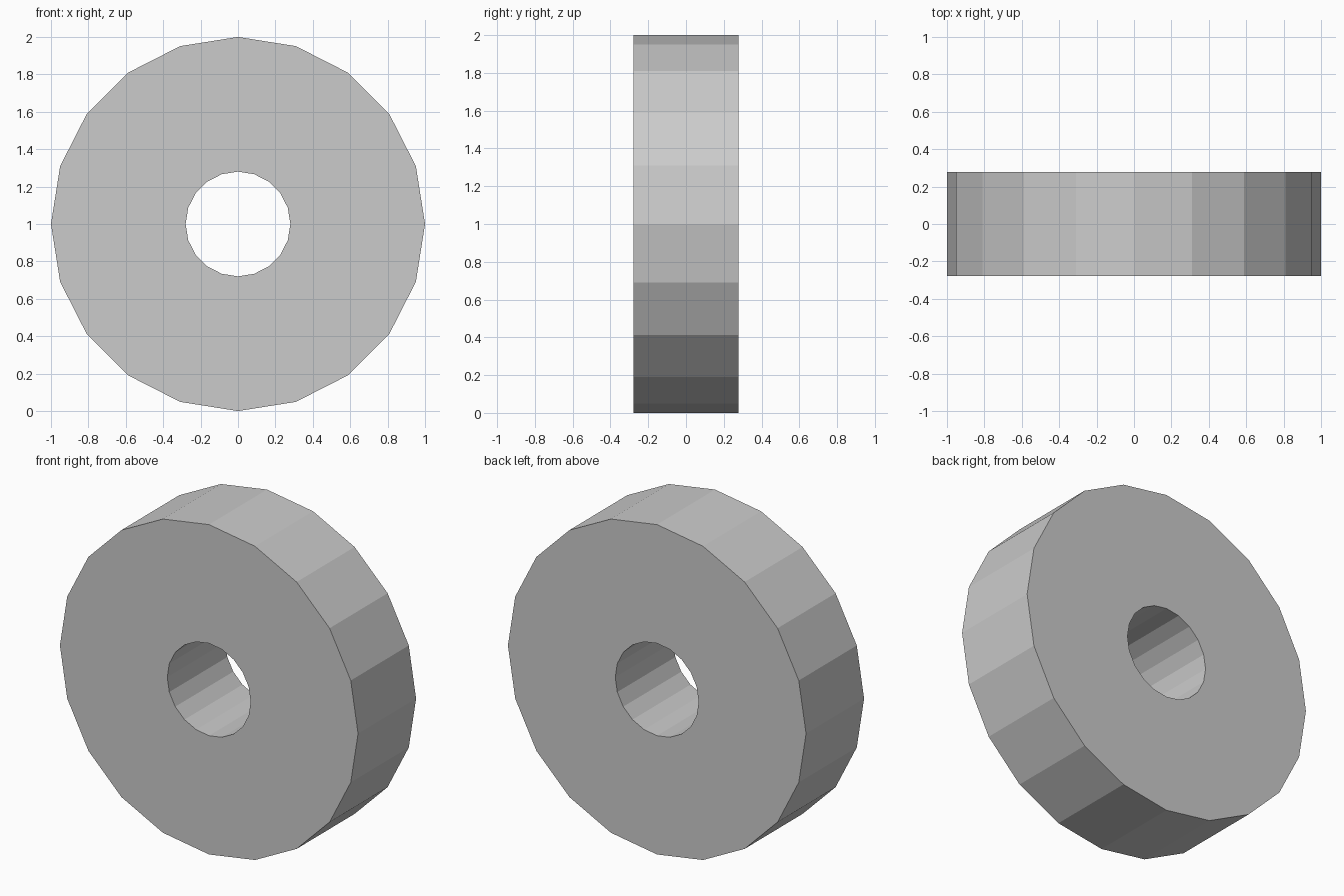
import bpy, bmesh
from math import sin, cos, pi

if "Cube" in bpy.data.objects:
    bpy.data.objects.remove(bpy.data.objects["Cube"])

SIDES, OUTER, INNER, HALF = 20, 1.0, 0.28, 0.278


def ring(bm, radius, y):
    return [bm.verts.new((radius * sin(2 * pi * i / SIDES), y,
                          1 + radius * cos(2 * pi * i / SIDES)))
            for i in range(SIDES)]


# Thick flat-faced wheel with a round through-hole along y
bm = bmesh.new()
loops = [ring(bm, r, y) for r, y in
         ((OUTER, -HALF), (OUTER, HALF), (INNER, HALF), (INNER, -HALF))]
for k in range(4):
    a, b = loops[k], loops[(k + 1) % 4]
    for i in range(SIDES):
        j = (i + 1) % SIDES
        bm.faces.new((a[i], a[j], b[j], b[i]))
bmesh.ops.recalc_face_normals(bm, faces=bm.faces)

mesh = bpy.data.meshes.new("wheel_ring")
bm.to_mesh(mesh)
bm.free()
bpy.context.collection.objects.link(bpy.data.objects.new("wheel_ring", mesh))
